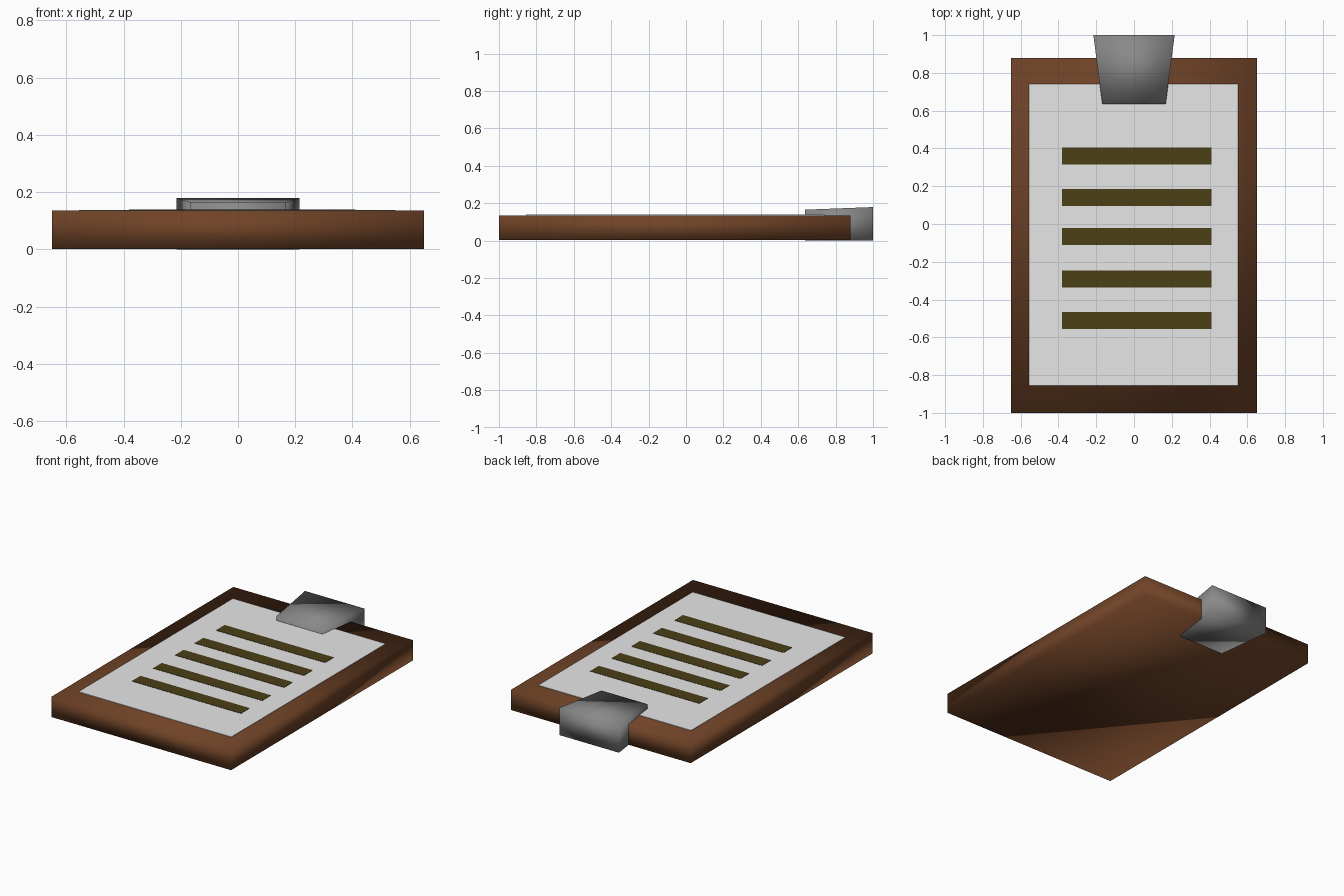
import bpy
import bmesh

cube = bpy.data.objects.get("Cube")
if cube:
    bpy.data.objects.remove(cube, do_unlink=True)


def material(name, rgb):
    mat = bpy.data.materials.new(name)
    mat.use_nodes = True
    mat.diffuse_color = (*rgb, 1)
    mat.node_tree.nodes["Principled BSDF"].inputs["Base Color"].default_value = (*rgb, 1)
    return mat


def block(name, mat, x, y, z, smooth=False, shape=None):
    """Box between the given ranges; shape can move single corners."""
    bm = bmesh.new()
    bmesh.ops.create_cube(bm, size=1)
    for v in bm.verts:
        corner = [int(c > 0) for c in v.co]
        v.co = [r[i] for r, i in zip((x, y, z), corner)]
        if shape:
            shape(v.co, corner)
    for f in bm.faces:
        f.smooth = smooth
    mesh = bpy.data.meshes.new(name)
    bm.to_mesh(mesh)
    bm.free()
    mesh.materials.append(mat)
    obj = bpy.data.objects.new(name, mesh)
    bpy.context.collection.objects.link(obj)
    return obj


wood = material("brown wood", (0.16, 0.056, 0.02))
white = material("paper white", (0.8, 0.8, 0.8))
ink = material("dark olive ink", (0.07, 0.05, 0.008))
metal = material("grey metal", (0.25, 0.25, 0.25))

# Backing board, with soft shading across its corners
block("board", wood, (-0.65, 0.65), (-1, 0.88), (0.002, 0.135), smooth=True)

# Sheet of paper
block("paper", white, (-0.555, 0.55), (-0.855, 0.74), (0.133, 0.138))

# Written lines
for i, y in enumerate((0.36, 0.14, -0.065, -0.29, -0.51)):
    block(f"text_line_{i + 1}", ink, (-0.38, 0.41), (y - 0.045, y + 0.045), (0.136, 0.14))


# Clip, wrapped around the back edge, narrower and lower towards the front
def taper(co, corner):
    if not corner[1]:
        co.x *= 0.78
        if corner[2]:
            co.z = 0.165


block("clip", metal, (-0.215, 0.215), (0.635, 1), (0, 0.179), smooth=True, shape=taper)
